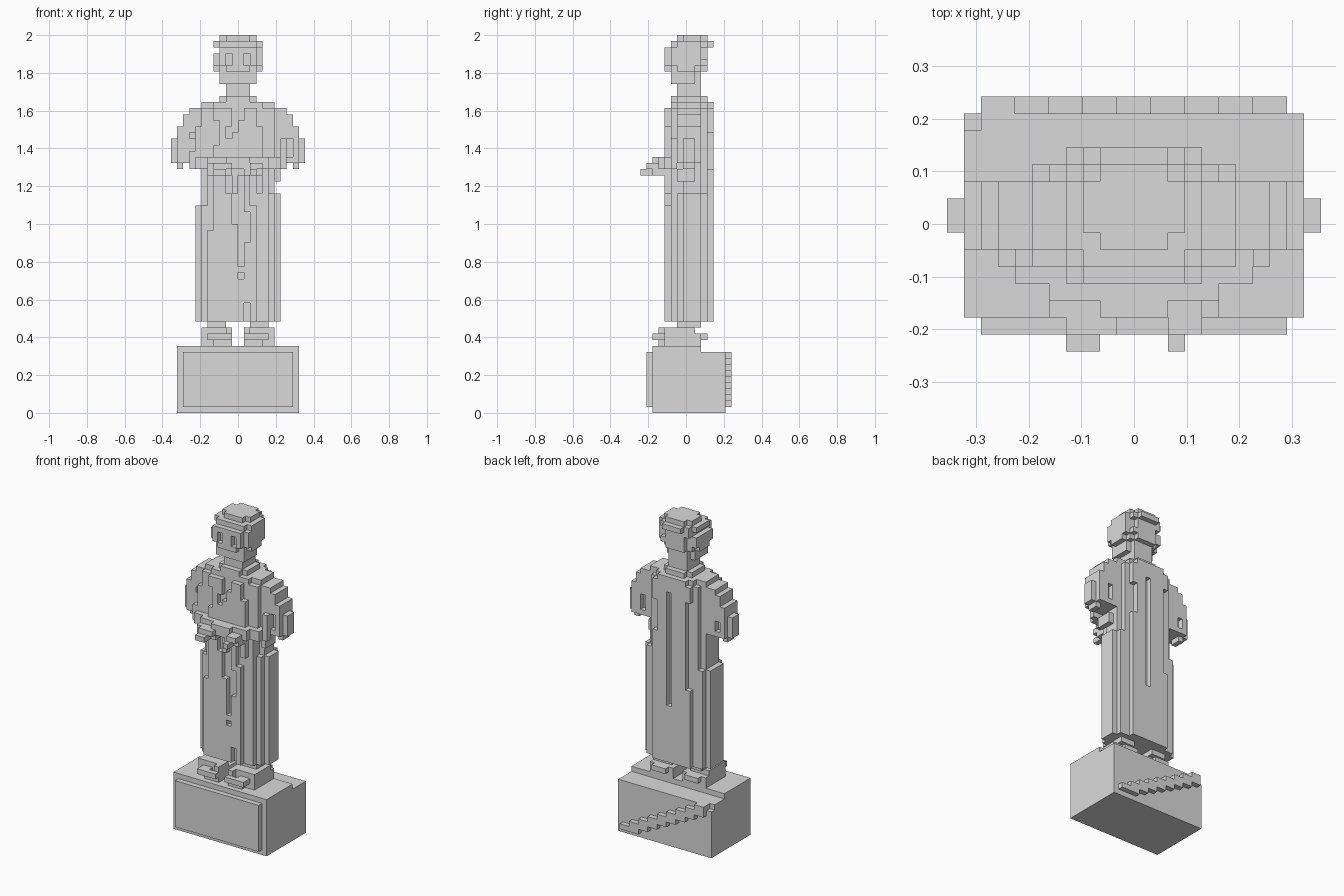
import bpy
import bmesh

V = 2 / 62  # edge length of one cube of the grid

cube = bpy.data.objects.get("Cube")
if cube:
    bpy.data.objects.remove(cube)

GREY = (0.7, 0.7, 0.7, 1)
stone = bpy.data.materials.new("grey stone")
stone.use_nodes = True
stone.diffuse_color = GREY
stone.node_tree.nodes["Principled BSDF"].inputs["Base Color"].default_value = GREY


def block(x, y, z):
    """Cells in half-open index ranges; x counts from the centre."""
    return {(i, j, k) for i in range(*x) for j in range(*y) for k in range(*z)}


def slab(z0, z1, rx, ry, cy, power=2.2):
    """Rounded slab: a superellipse in plan, extruded in z."""
    return {c for c in block((-12, 12), (0, 15), (z0, z1))
            if abs((c[0] + .5) / rx) ** power + abs((c[1] + .5 - cy) / ry) ** power <= 1}


def mirrored(cells):
    return cells | {(-1 - i, j, k) for i, j, k in cells}


def carve(cells, folds, front=True):
    """Cut one cell deep into the front or back surface along upright grooves."""
    for col, z0, z1 in folds:
        for k in range(z0, z1):
            rows = [j for i, j, kk in cells if i == col and kk == k]
            if rows:
                cells.discard((col, min(rows) if front else max(rows), k))


def build(name, cells):
    """Turn cells into a mesh made of the exposed cube sides."""
    bm = bmesh.new()
    verts = {}

    def corner(p):
        if p not in verts:
            verts[p] = bm.verts.new((p[0] * V, (p[1] - 7.5) * V, p[2] * V))
        return verts[p]

    for cell in sorted(cells):
        for axis in range(3):
            u, w = (axis + 1) % 3, (axis + 2) % 3
            for side in (0, 1):
                near = list(cell)
                near[axis] += 2 * side - 1
                if tuple(near) in cells:
                    continue
                loop = []
                for a, b in ((0, 0), (1, 0), (1, 1), (0, 1)):
                    p = list(cell)
                    p[axis] += side
                    p[u] += a
                    p[w] += b
                    loop.append(corner(tuple(p)))
                bm.faces.new(loop if side else loop[::-1])
    mesh = bpy.data.meshes.new(name)
    bm.to_mesh(mesh)
    bm.free()
    mesh.materials.append(stone)
    bpy.context.collection.objects.link(bpy.data.objects.new(name, mesh))


# Plinth, lowered one step at the back, with a raised front panel
plinth = block((-10, 10), (2, 14), (0, 11)) - block((-10, 10), (10, 14), (10, 11))
plinth -= block((-10, -9), (13, 14), (9, 10))
build("plinth", plinth)
build("front_panel", block((-9, 9), (1, 2), (1, 10)))

# Stepped diagonal band on the back of the plinth
band = set()
for step in range(9):
    x = 7 - 2 * step
    band |= block((x, x + 2), (14, 15), (max(1, step), step + 2))
build("back_band", band)

# Feet with separated toes, and ankles
foot = block((1, 6), (3, 10), (11, 13)) | block((2, 6), (4, 9), (13, 14))
foot |= block((1, 5), (2, 3), (12, 13)) | block((2, 5), (10, 11), (12, 13))
foot |= block((1, 2), (3, 6), (13, 14))
foot -= block((5, 6), (3, 4), (11, 14)) | block((2, 3), (3, 4), (12, 13))
foot -= block((4, 5), (3, 4), (11, 12))
build("left_foot", foot)
build("right_foot", {(-1 - i, j, k) for i, j, k in foot})
build("ankles", mirrored(block((2, 5), (6, 10), (14, 15))))

# Long robe, wider below, with upright folds and a stepped left side
robe = slab(15, 40, 6.4, 4.2, 8)
robe |= {c for c in slab(15, 36, 7.2, 4.2, 8) if c[0] > 0 or c[2] < 34}
robe |= block((6, 7), (6, 9), (38, 40)) | block((-5, -4), (4, 5), (15, 30))
carve(robe, [(-2, 36, 39), (-1, 31, 36), (0, 24, 39), (0, 22, 23), (1, 28, 33),
             (1, 15, 18), (2, 34, 39), (3, 15, 36), (5, 15, 40), (6, 15, 36)])
carve(robe, [(0, 26, 40), (-4, 30, 40)], front=False)
build("robe", robe)

# Chest and shoulder yoke
chest = slab(40, 50, 6.4, 4.2, 8) | slab(50, 51, 5.2, 3.8, 8.3) | slab(51, 52, 3.4, 3, 8)
carve(chest, [(-4, 44, 48), (-2, 45, 47), (-1, 46, 50), (0, 48, 50), (3, 47, 50)])
carve(chest, [(-4, 40, 47), (0, 40, 48), (3, 40, 46)], front=False)
build("chest", chest)

# Sleeves, one layer per silhouette step
sleeves = block((9, 10), (7, 9), (40, 41)) | slab(41, 42, 11, 2.2, 8, 3)
for z0, z1, half in ((42, 45, 11), (45, 47, 10), (47, 49, 9), (49, 50, 8), (50, 51, 6.2)):
    sleeves |= slab(z0, z1, half, 2.9, 8, 3)
sleeves = mirrored({c for c in sleeves if c[0] >= 3 and c[1] < 10})
carve(sleeves, [(-8, 43, 46), (6, 42, 47), (8, 42, 45)])
carve(sleeves, [(7, 42, 45), (-9, 42, 44)], front=False)
build("sleeves", sleeves)

# Forearms folded towards the front, with hands
arms = block((-8, 8), (5, 6), (40, 42)) | block((-7, 7), (4, 5), (40, 42))
arms |= block((-5, 5), (3, 4), (40, 42)) | block((-2, 2), (2, 3), (41, 42))
arms |= block((-5, 4), (2, 3), (40, 41)) | block((-4, -1), (1, 2), (40, 41))
arms |= block((2, 4), (1, 2), (40, 41))
build("forearms", arms)
hands = block((-4, -2), (0, 4), (39, 40)) | block((2, 3), (0, 4), (39, 40))
hands |= block((-5, -1), (2, 4), (39, 40)) | block((1, 4), (2, 4), (39, 40))
build("hands", hands)

# Neck, head with nose and cheeks, and hair with a few curls
build("neck", block((-2, 2), (6, 10), (50, 55)) - block((-1, 0), (6, 7), (50, 52)))
head = slab(54, 56, 3.1, 2.7, 7.3, 2.5) | slab(56, 57, 3.6, 3.2, 7.5, 2.5)
head |= slab(57, 60, 4, 3.6, 7.5, 2.5)
carve(head, [(-2, 57, 59), (1, 57, 59)])
carve(head, [(-3, 57, 59), (2, 58, 60)], front=False)
head -= block((-4, -3), (4, 11), (59, 60))
head |= mirrored(block((3, 4), (7, 9), (57, 59)))
build("head", head)
hair = slab(60, 61, 4.1, 3.4, 8.2, 2.3) | slab(61, 62, 3.2, 2.7, 8.5, 2.5)
hair |= block((-2, 2), (11, 12), (60, 61)) | block((-2, 1), (10, 11), (57, 60))
build("hair", hair)
